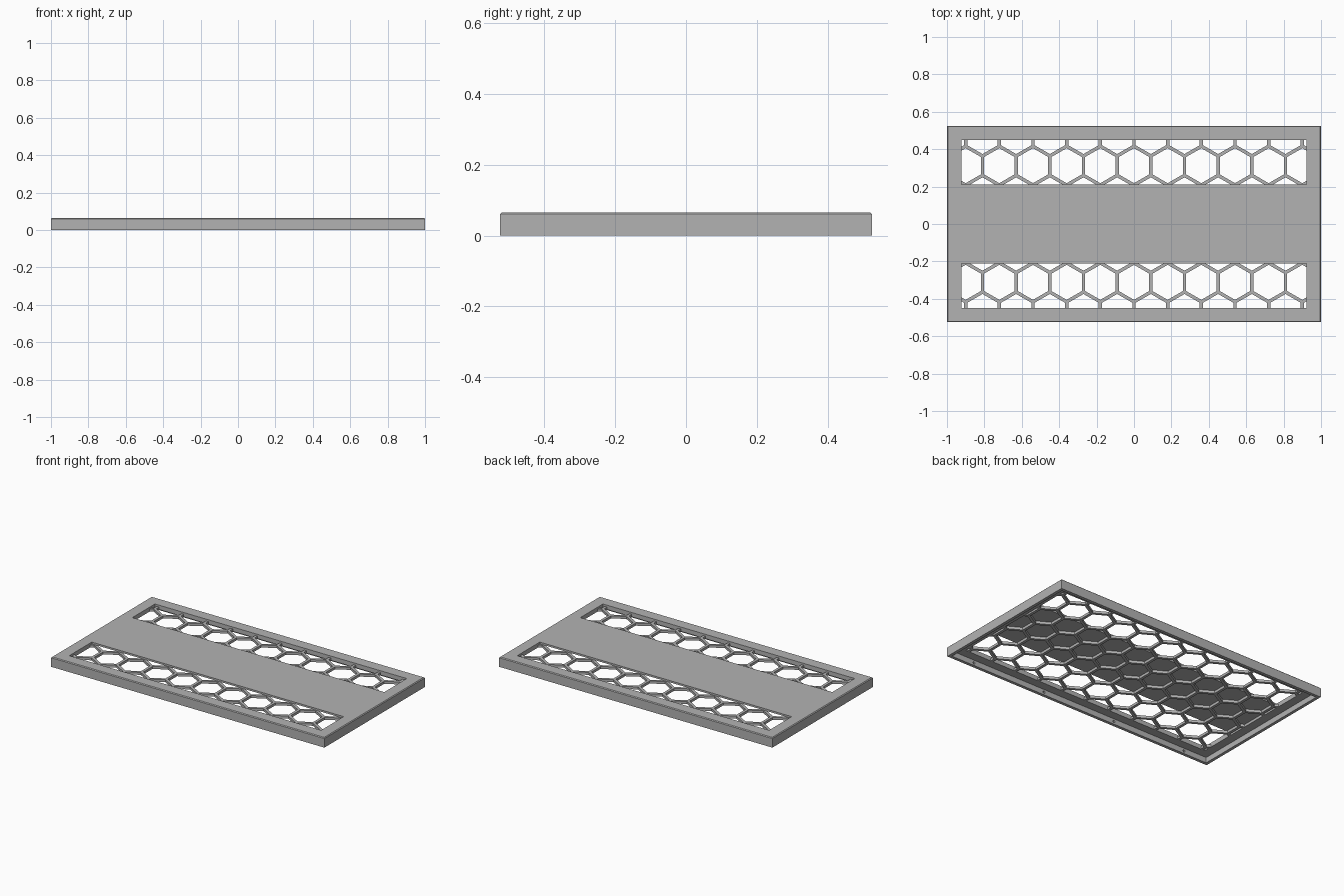
import bpy, bmesh, math
from mathutils import Vector, Matrix

cube = bpy.data.objects.get("Cube")
if cube:
    bpy.data.objects.remove(cube)

HALF_Y, TOP = 0.525, 0.065
WALL = 0.02                      # rim thickness
LEDGE, SKIN = 0.036, 0.053       # underside of the lattice and of the skin
WIN_X, WIN_IN, WIN_OUT = 0.922, 0.212, 0.448
PITCH, RIB = 0.18, 0.018
ROW = PITCH * math.sqrt(3) / 2


def new_object(name, bm):
    bmesh.ops.recalc_face_normals(bm, faces=bm.faces)
    mesh = bpy.data.meshes.new(name)
    bm.to_mesh(mesh)
    bm.free()
    obj = bpy.data.objects.new(name, mesh)
    bpy.context.collection.objects.link(obj)
    return obj


def add_box(bm, x, y0, y1, z0, z1):
    size = Matrix.Diagonal((2 * x, y1 - y0, z1 - z0, 1))
    place = Matrix.Translation((0, (y0 + y1) / 2, (z0 + z1) / 2))
    bmesh.ops.create_cube(bm, size=1, matrix=place @ size)


def cut(target, name, bm):
    cutter = new_object(name, bm)
    cutter.hide_render = True
    mod = target.modifiers.new(name, 'BOOLEAN')
    mod.operation, mod.solver, mod.object = 'DIFFERENCE', 'EXACT', cutter
    bpy.context.view_layer.objects.active = target
    bpy.ops.object.modifier_apply(modifier=name)
    bpy.data.objects.remove(cutter)


# Tray body with a small chamfer around the top
bm = bmesh.new()
add_box(bm, 1, -HALF_Y, HALF_Y, 0, TOP)
top_edges = [e for e in bm.edges if all(v.co.z > TOP / 2 for v in e.verts)]
bmesh.ops.bevel(bm, geom=top_edges, offset=0.005, segments=1, affect='EDGES')
tray = new_object("vented_cover", bm)

# Hollow underside
bm = bmesh.new()
add_box(bm, 1 - WALL, WALL - HALF_Y, HALF_Y - WALL, -0.1, LEDGE)
cut(tray, "cavity", bm)

# Honeycomb cells, trimmed to the lattice rectangle and pulled up to the skin
bm = bmesh.new()
radius = (PITCH - RIB) / math.sqrt(3)
for row in range(-3, 4):
    for col in range(-6, 7):
        x = (col + 0.5 * (row % 2)) * PITCH
        bm.faces.new([bm.verts.new((x + radius * math.sin(k * math.pi / 3),
                                    row * ROW + radius * math.cos(k * math.pi / 3),
                                    LEDGE - 0.01)) for k in range(6)])
for normal, dist in (((1, 0, 0), WIN_X), ((0, 1, 0), WIN_OUT)):
    for side in (1, -1):
        n = Vector(normal) * side
        bmesh.ops.bisect_plane(bm, geom=bm.verts[:] + bm.edges[:] + bm.faces[:],
                               plane_co=n * dist, plane_no=n, clear_outer=True)
lifted = bmesh.ops.extrude_face_region(bm, geom=bm.faces[:], use_keep_orig=True)
bmesh.ops.translate(bm, vec=(0, 0, SKIN - LEDGE + 0.01),
                    verts=[g for g in lifted["geom"] if isinstance(g, bmesh.types.BMVert)])
cut(tray, "honeycomb", bm)

# Two long windows through the skin
bm = bmesh.new()
for y0, y1 in ((WIN_IN, WIN_OUT), (-WIN_OUT, -WIN_IN)):
    add_box(bm, WIN_X, y0, y1, SKIN - 0.0005, TOP + 0.1)
cut(tray, "windows", bm)

# Small blind holes on the inside of the long walls
bm = bmesh.new()
for x in (-0.81, -0.27, 0.27, 0.81):
    for side in (-1, 1):
        place = Matrix.Translation((x, side * (HALF_Y - WALL), 0.018))
        bmesh.ops.create_cone(bm, cap_ends=True, segments=12, radius1=0.008, radius2=0.008,
                              depth=0.02, matrix=place @ Matrix.Rotation(math.pi / 2, 4, 'X'))
cut(tray, "blind_holes", bm)

# Plain grey finish
grey = bpy.data.materials.new("plain_grey")
grey.use_nodes = True
colour = (0.45, 0.45, 0.45, 1)
grey.diffuse_color = colour
grey.node_tree.nodes["Principled BSDF"].inputs["Base Color"].default_value = colour
tray.data.materials.clear()
tray.data.materials.append(grey)
for poly in tray.data.polygons:
    poly.material_index = 0
